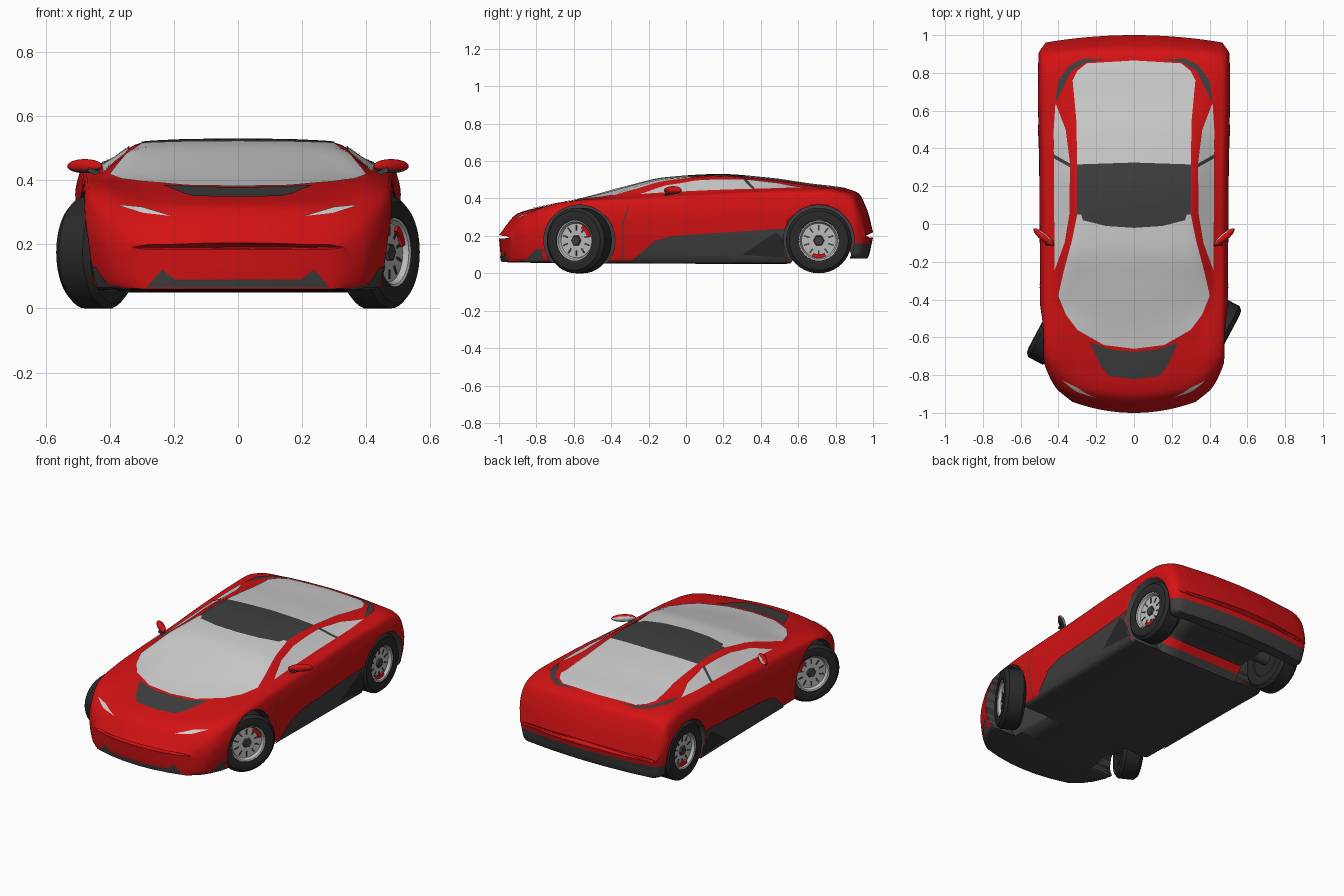
import bpy, bmesh, math
from mathutils import Vector, Matrix
from mathutils.bvhtree import BVHTree

if "Cube" in bpy.data.objects:
    bpy.data.objects.remove(bpy.data.objects["Cube"])


def make_material(name, r, g, b):
    m = bpy.data.materials.new(name)
    m.use_nodes = True
    m.diffuse_color = (r, g, b, 1)
    node = next(n for n in m.node_tree.nodes if n.type == 'BSDF_PRINCIPLED')
    node.inputs["Base Color"].default_value = (r, g, b, 1)
    return m


RED = make_material("red paint", .65, .006, .007)
DARK = make_material("dark trim", .05, .05, .05)
GLASS = make_material("pale glass", .62, .62, .62)
RUBBER = make_material("black rubber", .022, .022, .022)
STEEL = make_material("wheel steel", .5, .5, .5)


def finish(name, bm, mats, angle=35):
    mesh = bpy.data.meshes.new(name)
    bm.to_mesh(mesh)
    bm.free()
    ob = bpy.data.objects.new(name, mesh)
    bpy.context.collection.objects.link(ob)
    for m in mats:
        mesh.materials.append(m)
    bpy.ops.object.select_all(action='DESELECT')
    ob.select_set(True)
    bpy.context.view_layer.objects.active = ob
    bpy.ops.object.shade_smooth_by_angle(angle=math.radians(angle))
    return ob


def curve(*pts):
    """Monotone smooth curve through (position, value) points."""
    d = [(b[1] - a[1]) / (b[0] - a[0]) for a, b in zip(pts, pts[1:])]
    m = [d[0]] + [2 * a * b / (a + b) if a * b > 0 else 0 for a, b in zip(d, d[1:])] + [d[-1]]

    def f(s):
        i = max(k for k in range(len(d)) if k == 0 or s >= pts[k][0])
        h = pts[i + 1][0] - pts[i][0]
        t = (s - pts[i][0]) / h
        u = 1 - t
        return (u * u * ((1 + 2 * t) * pts[i][1] + t * h * m[i])
                + t * t * ((3 - 2 * t) * pts[i + 1][1] - u * h * m[i + 1]))
    return f


# Body curves along the length
half_width = curve((-1, .33), (-.95, .41), (-.87, .45), (-.75, .48), (-.6, .497), (.3, .503), (.7, .51), (.93, .508), (1, .47))
floor_z = curve((-1, .185), (-.985, .06), (-.7, .055), (.55, .05), (.63, .14), (.87, .15), (.9, .08), (.97, .08), (1, .19))
shoulder_z = curve((-1, .195), (-.93, .27), (-.8, .33), (-.6, .375), (-.4, .395), (0, .41), (.4, .435), (.75, .44), (.9, .41), (.97, .32), (1, .205))
crest_x = curve((-1, .28), (-.9, .36), (-.75, .41), (-.5, .42), (.6, .43), (.9, .43), (1, .4))
crest_z = curve((-1, .2), (-.93, .29), (-.8, .35), (-.6, .39), (-.4, .405), (0, .43), (.4, .445), (.75, .455), (.92, .42), (.97, .33), (1, .21))
rail_x = curve((-1, .2), (-.8, .28), (-.65, .32), (-.4, .39), (-.2, .345), (0, .31), (.3, .32), (.85, .34), (1, .3))
rail_drop = curve((-1, .005), (-.6, .005), (-.4, .028), (-.2, .014), (0, .01), (1, .008))
top_z = curve((-1, .205), (-.9, .32), (-.75, .36), (-.57, .396), (-.31, .465), (-.11, .51), (.18, .527), (.45, .507), (.66, .477), (.85, .453), (.92, .43), (.97, .335), (1, .22))


def rounded(pts, radius=.03):
    """Round the inner corners of an open outline and divide its straights."""
    pts = [Vector(p) for p in pts]
    out = [pts[0]]

    def straight_to(p):
        a = out[-1]
        out.extend([a.lerp(p, 1 / 3), a.lerp(p, 2 / 3), p])
    for a, b, c in zip(pts, pts[1:], pts[2:]):
        d = min(radius, .4 * (a - b).length, .4 * (c - b).length)
        p, q = b + (a - b).normalized() * d, b + (c - b).normalized() * d
        straight_to(p)
        out.extend(p.lerp(b, t).lerp(b.lerp(q, t), t) for t in (1 / 3, 2 / 3, 1))
    straight_to(pts[-1])
    return out


def section(s):
    w, zb, zs, xr, zt = half_width(s), floor_z(s), shoulder_z(s), rail_x(s), top_z(s)
    zr, h = zt - rail_drop(s), zs - zb
    half = rounded([(0, zb), (w - .035, zb), (w - .008, zb + .4 * h), (w, zs - .25 * h),
                    (w - .02, zs), (crest_x(s), crest_z(s)), (xr, zr),
                    (.55 * xr, zr + .75 * (zt - zr)), (0, zt)])
    ring = half + [Vector((-p.x, p.y)) for p in half[-2:0:-1]]
    bow = .55 * min(1, max(0, (-.7 - s) / .3)) - .18 * min(1, max(0, (s - .75) / .25))
    return [(p.x, s + bow * p.x ** 2, p.y) for p in ring]


# Body shell: loft, colour the floor and rear bumper
bm = bmesh.new()
STEPS = 90
rings = [[bm.verts.new(p) for p in section(math.sin(math.pi * (i / STEPS - .5)))] for i in range(STEPS + 1)]
for a, b in zip(rings, rings[1:]):
    for j in range(len(a)):
        k = (j + 1) % len(a)
        bm.faces.new((a[j], a[k], b[k], b[j]))
caps = [bm.faces.new(rings[0]), bm.faces.new(rings[-1])]
bmesh.ops.triangulate(bm, faces=caps)
bmesh.ops.bisect_plane(bm, geom=bm.verts[:] + bm.edges[:] + bm.faces[:], plane_co=(0, 0, .16), plane_no=(0, 0, 1))
bmesh.ops.recalc_face_normals(bm, faces=bm.faces)
for f in bm.faces:
    c = f.calc_center_median()
    f.material_index = int((f.normal.z < -.6 and c.z < .17) or (c.y > .85 and c.z < .16))
surface = BVHTree.FromBMesh(bm)
body = finish("body_shell", bm, [RED, DARK])

# Wheel arches
WHEEL_Z, FRONT_Y, REAR_Y = .175, -.57, .71
for y in (FRONT_Y, REAR_Y):
    for side in (-1, 1):
        bm = bmesh.new()
        bmesh.ops.create_cone(bm, cap_ends=True, segments=48, radius1=.19, radius2=.19, depth=.36,
                              matrix=Matrix.Translation((side * .46, y, WHEEL_Z)) @ Matrix.Rotation(math.pi / 2, 4, 'Y'))
        for f in bm.faces:
            f.material_index = 1
        cutter = finish("arch_cutter", bm, [RED, DARK])
        cutter.hide_render = True
        mod = body.modifiers.new("arch", 'BOOLEAN')
        mod.operation, mod.solver, mod.object = 'DIFFERENCE', 'EXACT', cutter
        bpy.context.view_layer.objects.active = body
        bpy.ops.object.modifier_apply(modifier=mod.name)
        bpy.data.objects.remove(cutter)

VIEWS = {"top": lambda u, v: ((u, v, 2), (0, 0, -1)),
         "front": lambda u, v: ((u, -2, v), (0, 1, 0)),
         "side": lambda u, v: ((2, u, v), (-1, 0, 0))}


def panel(name, outline, view, mat, offset=.004, side=1, cell=.03):
    """Thin plate laid on the body surface, cut to a flat outline."""
    bm = bmesh.new()
    bm.faces.new([bm.verts.new((u, v, 0)) for u, v in outline])
    for axis in (0, 1):
        values = [p[axis] for p in outline]
        for k in range(math.ceil(min(values) / cell), math.ceil(max(values) / cell)):
            co, no = Vector(), Vector()
            co[axis], no[axis] = k * cell + .0007, 1
            bmesh.ops.bisect_plane(bm, geom=bm.verts[:] + bm.edges[:] + bm.faces[:], plane_co=co, plane_no=no)
    lost = []
    for v in bm.verts:
        origin, ray = VIEWS[view](v.co.x, v.co.y)
        hit, normal = surface.ray_cast(Vector(origin), Vector(ray))[:2]
        if hit is None:
            lost.append(v)
            continue
        v.co = hit + normal * offset
        v.co.x *= side
    bmesh.ops.delete(bm, geom=lost, context='VERTS')
    bm.normal_update()
    toward = Vector((side, 0, 0)) if view == "side" else -Vector(VIEWS[view](0, 0)[1])
    bmesh.ops.reverse_faces(bm, faces=[f for f in bm.faces if f.normal.dot(toward) < 0])
    return finish(name, bm, [mat])


def sym(*pts):
    return list(pts) + [(-x, y) for x, y in reversed(pts) if x > 0]


# Centre glass, roof, bonnet and grille
panel("windscreen", sym((0, -.66), (.16, -.64), (.3, -.56), (.36, -.48), (.4, -.38), (.37, -.25), (.33, -.1),
                        (.3, .05), (.28, .05), (.27, .02), (.15, -.01), (0, -.02)), "top", GLASS)
panel("roof_panel", sym((0, -.02), (.15, -.01), (.27, .02), (.28, .05), (.3, .05), (.3, .315), (0, .325)), "top", DARK)
panel("rear_window", sym((0, .325), (.3, .315), (.305, .55), (.325, .76), (.3, .81), (.25, .85), (0, .865)), "top", GLASS)
panel("bonnet_panel", sym((0, -.82), (.13, -.805), (.17, -.76), (.235, -.625), (.12, -.665), (0, -.675)), "top", DARK)
panel("front_grille", sym((.285, .066), (.235, .122), (.195, .09)), "front", DARK)

# Paired panels
PAIRS = [
    ("side_window", "top", GLASS, .004, [(.42, -.25), (.365, -.1), (.34, .05), (.337, .32), (.36, .5), (.415, .64), (.424, .5), (.42, 0)]),
    ("door_pillar", "top", DARK, .007, [(.335, .3), (.424, .35), (.424, .37), (.335, .32)]),
    ("rear_vent", "top", DARK, .004, [(.14, .87), (.25, .856), (.33, .81), (.4, .67), (.415, .65), (.4, .76), (.34, .84), (.27, .875)]),
    ("headlight", "front", GLASS, .004, [(.2, .285), (.3, .296), (.38, .322), (.3, .314)]),
    ("bumper_corner", "side", DARK, .004, [(-.86, .068), (-.765, .068), (-.765, .13), (-.8, .13)]),
    ("sill_panel", "side", DARK, .006, [(-.3, .06), (-.165, .175), (-.075, .2), (.53, .24), (.517, .175), (.54, .09), (.54, .06)]),
    ("side_intake", "side", RUBBER, .009, [(.3, .1), (.53, .085), (.515, .19), (.48, .22)]),
    ("door_seam", "side", DARK, .003, [(-.34, .07), (-.334, .07), (-.334, .27), (-.304, .36), (-.31, .36), (-.34, .27)]),
]
for side, label in ((1, "left"), (-1, "right")):
    for name, view, mat, offset, outline in PAIRS:
        panel(f"{label}_{name}", outline, view, mat, offset, side)


def lathe(name, profile, mat, place, segments=40):
    """Spin an (x, radius) profile around the local x axis."""
    bm = bmesh.new()
    verts = [bm.verts.new((x, r, 0)) for x, r in profile]
    edges = [bm.edges.new(e) for e in zip(verts, verts[1:])]
    bmesh.ops.spin(bm, geom=verts + edges, axis=(1, 0, 0), cent=(0, 0, 0), angle=math.tau, steps=segments)
    bmesh.ops.remove_doubles(bm, verts=bm.verts, dist=.0001)
    bmesh.ops.recalc_face_normals(bm, faces=bm.faces)
    bm.transform(place)
    return finish(name, bm, [mat])


def box(bm, size, place):
    bmesh.ops.create_cube(bm, size=1, matrix=place @ Matrix.Diagonal((*size, 1)))


def wheel(name, place, caliper_angle):
    lathe(name + "_tyre", [(-.05, 0), (-.05, .1), (-.06, .105), (-.065, .13), (-.06, .158), (-.042, .175),
                           (.042, .175), (.06, .158), (.065, .13), (.06, .108), (.03, .104)], RUBBER, place)
    lathe(name + "_rim", [(.056, .108), (.052, .1), (.035, .092), (.035, 0)], STEEL, place)
    lathe(name + "_hub", [(.035, .03), (.046, .026), (.046, 0)], DARK, place, 6)
    lathe(name + "_axle", [(-.15, 0), (-.15, .035), (-.05, .035)], DARK, place, 16)
    slots, caliper = bmesh.new(), bmesh.new()
    for i in range(10):
        turn = place @ Matrix.Rotation(math.tau * i / 10, 4, 'X')
        box(slots, (.006, .008, .03), turn @ Matrix.Translation((.035, 0, .068)))
    finish(name + "_rim_slots", slots, [DARK])
    for i in range(4):
        turn = place @ Matrix.Rotation(caliper_angle + i * .2, 4, 'X')
        box(caliper, (.02, .02, .02), turn @ Matrix.Translation((.035, 0, .083)))
    finish(name + "_caliper", caliper, [RED])


# Wheels, the front pair steered
for side, label in ((1, "left"), (-1, "right")):
    flip = Matrix.Rotation(0 if side > 0 else math.pi, 4, 'Z')
    steer = Matrix.Rotation(math.radians(-28), 4, 'Z')
    wheel(label + "_front_wheel", Matrix.Translation((side * .44, FRONT_Y, WHEEL_Z)) @ steer @ flip, side * -.9 - .3)
    wheel(label + "_rear_wheel", Matrix.Translation((side * .435, REAR_Y, WHEEL_Z)) @ flip, math.pi - .3)

# Door mirrors
for side, label in ((1, "left"), (-1, "right")):
    mirrored = Matrix.Diagonal((side, 1, 1, 1))
    bm = bmesh.new()
    bmesh.ops.create_uvsphere(bm, u_segments=20, v_segments=12, radius=1, matrix=Matrix.Diagonal((.07, .02, .022, 1)))
    bm.normal_update()
    for f in bm.faces:
        f.material_index = 2 if f.normal.y > .75 else int(f.normal.z < -.5)
    bm.transform(mirrored @ Matrix.Translation((.478, -.07, .444)) @ Matrix.Rotation(math.radians(40), 4, 'Z'))
    bmesh.ops.recalc_face_normals(bm, faces=bm.faces)
    finish(label + "_mirror", bm, [RED, DARK, GLASS])
    bm = bmesh.new()
    box(bm, (.05, .025, .014), mirrored @ Matrix.Translation((.445, -.1, .424)) @ Matrix.Rotation(-.4, 4, 'Y'))
    bmesh.ops.recalc_face_normals(bm, faces=bm.faces)
    finish(label + "_mirror_stalk", bm, [DARK])
